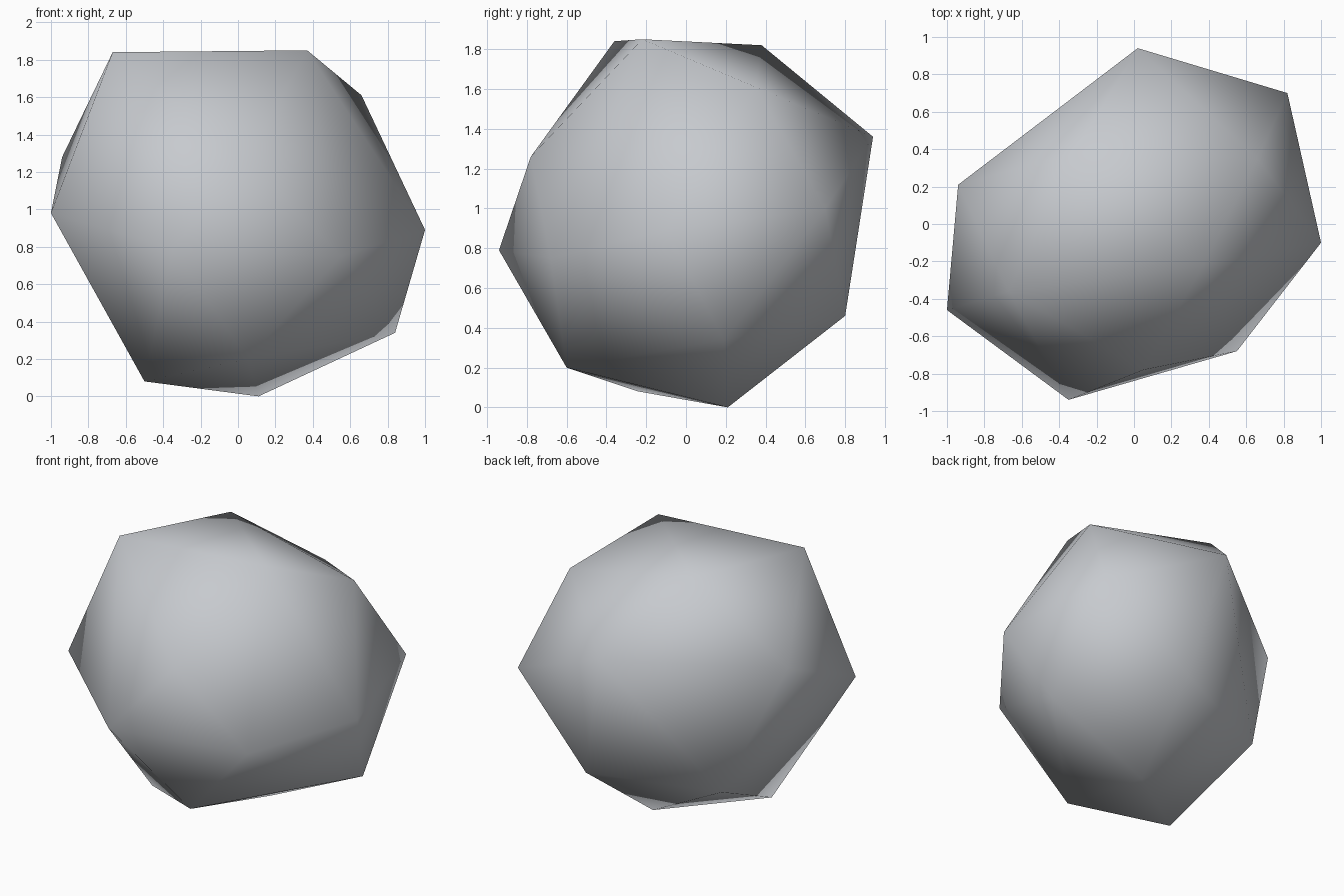
import bpy
import bmesh
from mathutils import Vector

# Remove the default object only
default_object = bpy.data.objects.get("Cube")
if default_object:
    bpy.data.objects.remove(default_object, do_unlink=True)


def make_material(name, colour):
    """Create one flat, matte material."""
    material = bpy.data.materials.new(name)
    material.use_nodes = True
    material.diffuse_color = colour
    shader = next(node for node in material.node_tree.nodes
                  if node.type == "BSDF_PRINCIPLED")
    shader.inputs["Base Color"].default_value = colour
    shader.inputs["Roughness"].default_value = 0.8
    return material


def make_hull(name, corners, material):
    """Wrap a smooth-shaded convex skin around a handful of corners."""
    mesh = bpy.data.meshes.new(name)
    builder = bmesh.new()
    for corner in corners:
        builder.verts.new(Vector(corner))
    bmesh.ops.convex_hull(builder, input=list(builder.verts))
    loose = [vert for vert in builder.verts if not vert.link_faces]
    bmesh.ops.delete(builder, geom=loose, context="VERTS")
    bmesh.ops.recalc_face_normals(builder, faces=list(builder.faces))
    for face in builder.faces:
        face.smooth = True
    builder.to_mesh(mesh)
    builder.free()
    mesh.materials.append(material)
    boulder = bpy.data.objects.new(name, mesh)
    bpy.context.collection.objects.link(boulder)
    return boulder


# Corners of the boulder, grouped from the crown down to the base
crown = [(-.67, -.36, 1.84), (.37, -.22, 1.85),
         (-.32, .38, 1.82), (.66, .35, 1.61)]
shoulder = [(-.94, .21, 1.28), (.02, .94, 1.36), (.05, -.78, 1.26)]
waist = [(1, -.1, .89), (-1, -.46, .98), (.82, .7, 1),
         (-.35, -.94, .79), (.55, -.68, .75)]
base = [(.84, .19, .34), (.22, .8, .46), (-.6, .46, .41),
        (.05, -.6, .2), (-.5, -.24, .08), (.11, .21, 0)]

stone_grey = make_material("stone grey", (.57, .59, .62, 1))
make_hull("boulder", crown + shoulder + waist + base, stone_grey)
